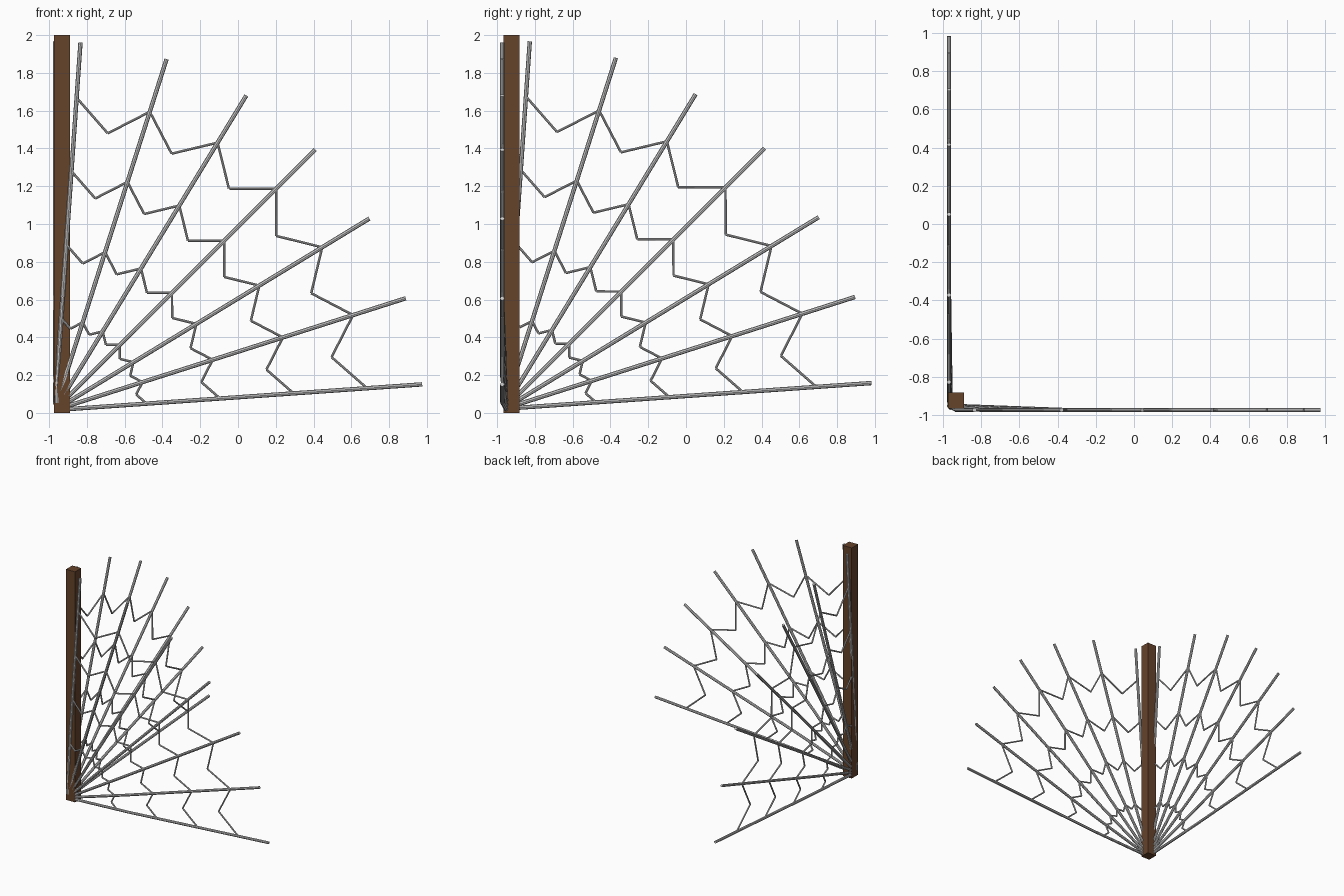
import bpy, bmesh
from math import sin, cos, radians
from mathutils import Vector, Matrix

if "Cube" in bpy.data.objects:
    bpy.data.objects.remove(bpy.data.objects["Cube"])

LENGTH = 1.95                      # spoke length
ANGLES = [4 + i * 82 / 6 for i in range(7)]
RINGS = (0.25, 0.45, 0.65, 0.85)   # strand positions along the spokes


def rod(bm, a, b, radius, sides):
    d = b - a
    rot = d.to_track_quat('Z', 'Y').to_matrix().to_4x4()
    bmesh.ops.create_cone(bm, cap_ends=True, segments=sides, radius1=radius, radius2=radius,
                          depth=d.length, matrix=Matrix.Translation((a + b) / 2) @ rot)


def finish(bm, name):
    mesh = bpy.data.meshes.new(name)
    bm.to_mesh(mesh)
    bm.free()
    ob = bpy.data.objects.new(name, mesh)
    bpy.context.collection.objects.link(ob)
    return ob


def fan(name, along_x, u0, z0, depth0, depth1):
    # point on the panel at an angle above the ground; it leans slightly out of the post
    def pt(deg, r):
        a = radians(deg)
        u, z = u0 + r * cos(a), z0 + r * sin(a)
        d = depth0 + (depth1 - depth0) * min(1, r / 0.6)
        return Vector((u, d, z)) if along_x else Vector((d, u, z))

    # radiating spokes
    bm = bmesh.new()
    for deg in ANGLES:
        rod(bm, pt(deg, 0.03), pt(deg, 0.6), 0.0115, 8)
        rod(bm, pt(deg, 0.6), pt(deg, LENGTH), 0.0115, 8)
    finish(bm, name + "_spokes")

    # zigzag strands dipping inward between neighbouring spokes
    bm = bmesh.new()
    for f in RINGS:
        r = f * LENGTH
        for a, b in zip(ANGLES, ANGLES[1:]):
            mid = pt((a + b) / 2, r * 0.9)
            rod(bm, pt(a, r), mid, 0.0065, 8)
            rod(bm, mid, pt(b, r), 0.0065, 8)
    finish(bm, name + "_strands")


# corner post
bm = bmesh.new()
bmesh.ops.create_cube(bm, size=1, matrix=Matrix.Translation((-0.9315, -0.9235, 1))
                      @ Matrix.Diagonal((0.085, 0.085, 2, 1)))
post = finish(bm, "corner_post")
wood = bpy.data.materials.new("brown_wood")
wood.diffuse_color = (0.13, 0.056, 0.024, 1)
wood.use_nodes = True
wood.node_tree.nodes["Principled BSDF"].inputs["Base Color"].default_value = wood.diffuse_color
post.data.materials.append(wood)

# two web panels at right angles
fan("front_web", True, -0.97, 0.015, -0.951, -0.973)
fan("side_web", False, -0.963, 0.022, -0.959, -0.968)
